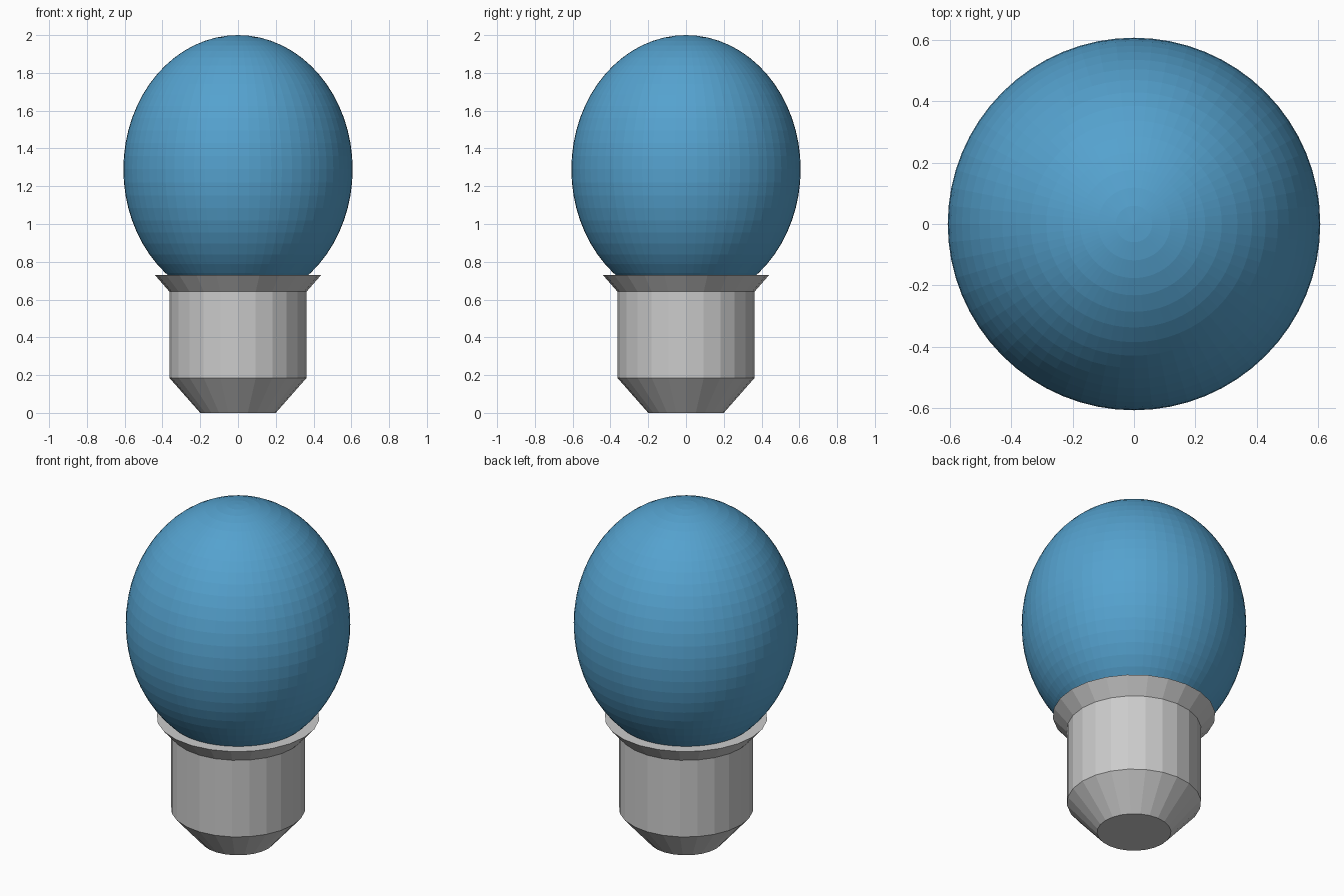
import bpy, bmesh
from math import cos, sin, tau

if "Cube" in bpy.data.objects:
    bpy.data.objects.remove(bpy.data.objects["Cube"])


def lathe(name, profile, sides):
    """Revolve (radius, z) points around z into a closed, flat-shaded solid."""
    bm = bmesh.new()
    rings = [[bm.verts.new((r * cos(tau * i / sides), r * sin(tau * i / sides), z))
              for i in range(sides)] for r, z in profile]
    for low, high in zip(rings, rings[1:]):
        for i in range(sides):
            j = (i + 1) % sides
            bm.faces.new((low[i], low[j], high[j], high[i]))
    bm.faces.new(rings[0][::-1])
    bm.faces.new(rings[-1])
    mesh = bpy.data.meshes.new(name)
    bm.to_mesh(mesh)
    bm.free()
    obj = bpy.data.objects.new(name, mesh)
    bpy.context.collection.objects.link(obj)
    return obj


# Socket base: tapered foot, straight barrel, flared collar
lathe("socket_base", [(0.20, 0), (0.363, 0.185), (0.363, 0.642), (0.44, 0.73)], 24)

# Glass bulb: stretched sphere sunk into the collar
bpy.ops.mesh.primitive_uv_sphere_add(segments=64, ring_count=32, radius=1,
                                     location=(0, 0, 1.29))
bulb = bpy.context.object
bulb.name = "glass_bulb"
bulb.scale = (0.607, 0.607, 0.71)
bpy.ops.object.transform_apply(location=False, rotation=False, scale=True)

blue = bpy.data.materials.new("blue_glass")
blue.diffuse_color = (0.09, 0.36, 0.62, 1)
blue.use_nodes = True
blue.node_tree.nodes["Principled BSDF"].inputs["Base Color"].default_value = blue.diffuse_color
bulb.data.materials.append(blue)
